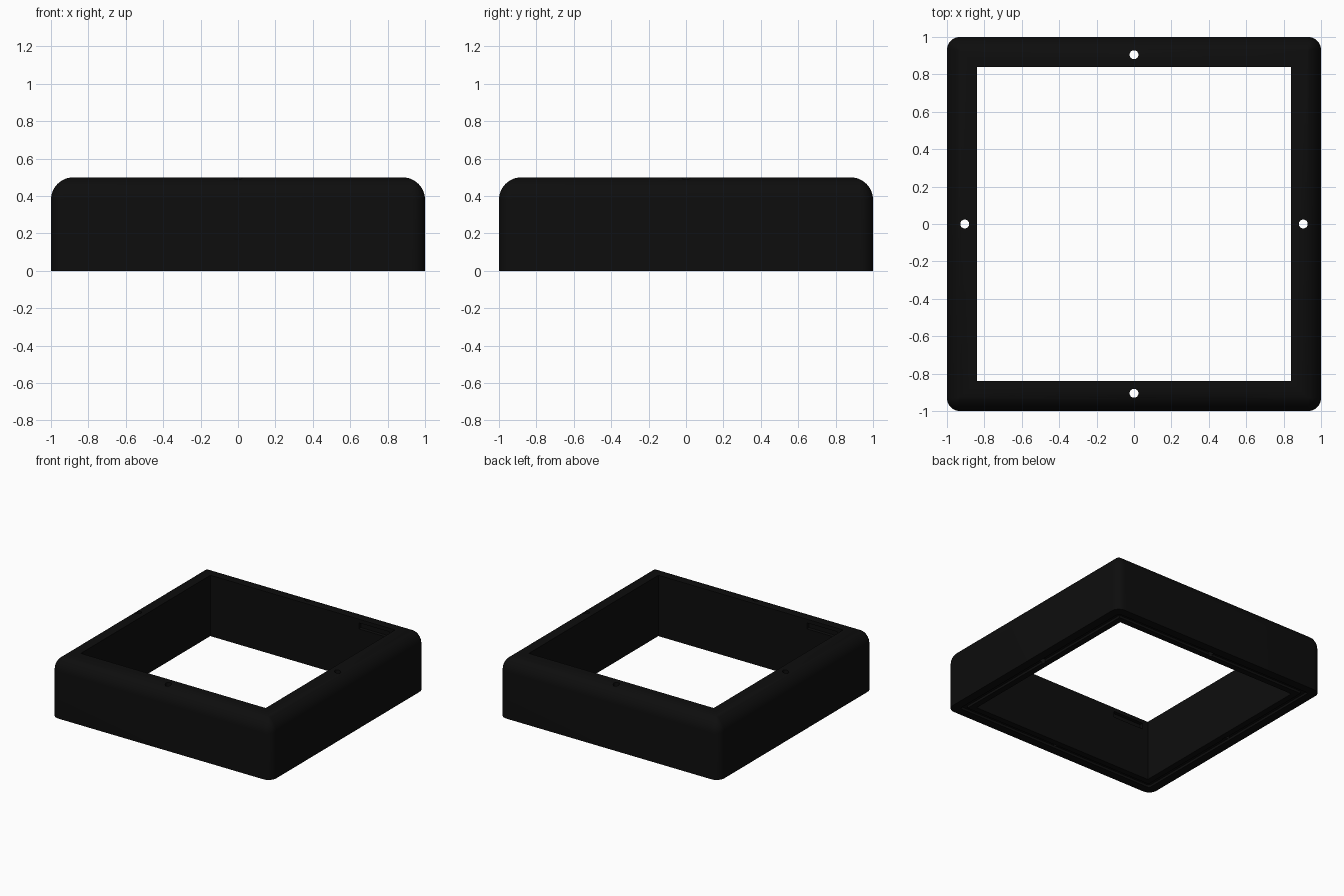
import bpy, bmesh, math

if "Cube" in bpy.data.objects:
    bpy.data.objects.remove(bpy.data.objects["Cube"])

black = bpy.data.materials.new("near_black")
black.diffuse_color = (0.004, 0.004, 0.004, 1)
black.use_nodes = True
black.node_tree.nodes["Principled BSDF"].inputs["Base Color"].default_value = black.diffuse_color

OUTER, INNER, HEIGHT = 1.0, 0.84, 0.5
FILLET, CORNER, STEPS = 0.12, 0.07, 8


def ring(bm, half, radius, z):
    """Rounded square loop with a fixed number of points."""
    verts = []
    for q in range(4):
        a0 = q * math.pi / 2
        cx = math.copysign(half - radius, math.cos(a0 + math.pi / 4))
        cy = math.copysign(half - radius, math.sin(a0 + math.pi / 4))
        for i in range(STEPS + 1):
            a = a0 + i * math.pi / 2 / STEPS
            verts.append(bm.verts.new((cx + radius * math.cos(a),
                                       cy + radius * math.sin(a), z)))
    return verts


# Cross-section of the frame: half width, corner radius, height
profile = [(OUTER, CORNER, 0)]
for i in range(13):
    a = i * math.pi / 24
    d = FILLET * (1 - math.cos(a))
    profile.append((OUTER - d, max(CORNER - d, 0),
                    HEIGHT - FILLET + FILLET * math.sin(a)))
profile += [(INNER, 0, HEIGHT), (INNER, 0, 0),
            # shallow sealing groove in the underside
            (0.89, 0, 0), (0.89, 0, 0.02), (0.93, 0.02, 0.02), (0.93, 0.02, 0)]

bm = bmesh.new()
loops = [ring(bm, *p) for p in profile]
for k, lower in enumerate(loops):
    upper = loops[(k + 1) % len(loops)]
    n = len(lower)
    for i in range(n):
        j = (i + 1) % n
        bm.faces.new((lower[i], lower[j], upper[j], upper[i]))
bmesh.ops.remove_doubles(bm, verts=bm.verts, dist=1e-5)
bmesh.ops.dissolve_degenerate(bm, edges=bm.edges, dist=1e-5)
bmesh.ops.recalc_face_normals(bm, faces=bm.faces)
mesh = bpy.data.meshes.new("frame")
bm.to_mesh(mesh)
bm.free()
frame = bpy.data.objects.new("frame", mesh)
bpy.context.collection.objects.link(frame)
mesh.materials.append(black)

# Screw holes at the middle of each side, and a latch slot in two inner walls
cutters = []
for x, y in ((0.905, 0), (-0.905, 0), (0, 0.905), (0, -0.905)):
    bpy.ops.mesh.primitive_cylinder_add(vertices=24, radius=0.024, depth=1.2,
                                        location=(x, y, 0.25))
    cutters.append(bpy.context.object)
for s in (1, -1):
    bpy.ops.mesh.primitive_cube_add(size=1, location=(s * 0.65, s * 0.84, 0.445))
    bpy.context.object.scale = (0.28, 0.06, 0.05)
    cutters.append(bpy.context.object)

bpy.ops.object.select_all(action='DESELECT')
frame.select_set(True)
bpy.context.view_layer.objects.active = frame
for c in cutters:
    c.name = "cutter"
    c.hide_render = True
    mod = frame.modifiers.new("cut", 'BOOLEAN')
    mod.operation, mod.solver, mod.object = 'DIFFERENCE', 'EXACT', c
    bpy.ops.object.modifier_apply(modifier=mod.name)
for c in cutters:
    bpy.data.objects.remove(c)

bpy.ops.object.shade_smooth_by_angle(angle=math.radians(30))
